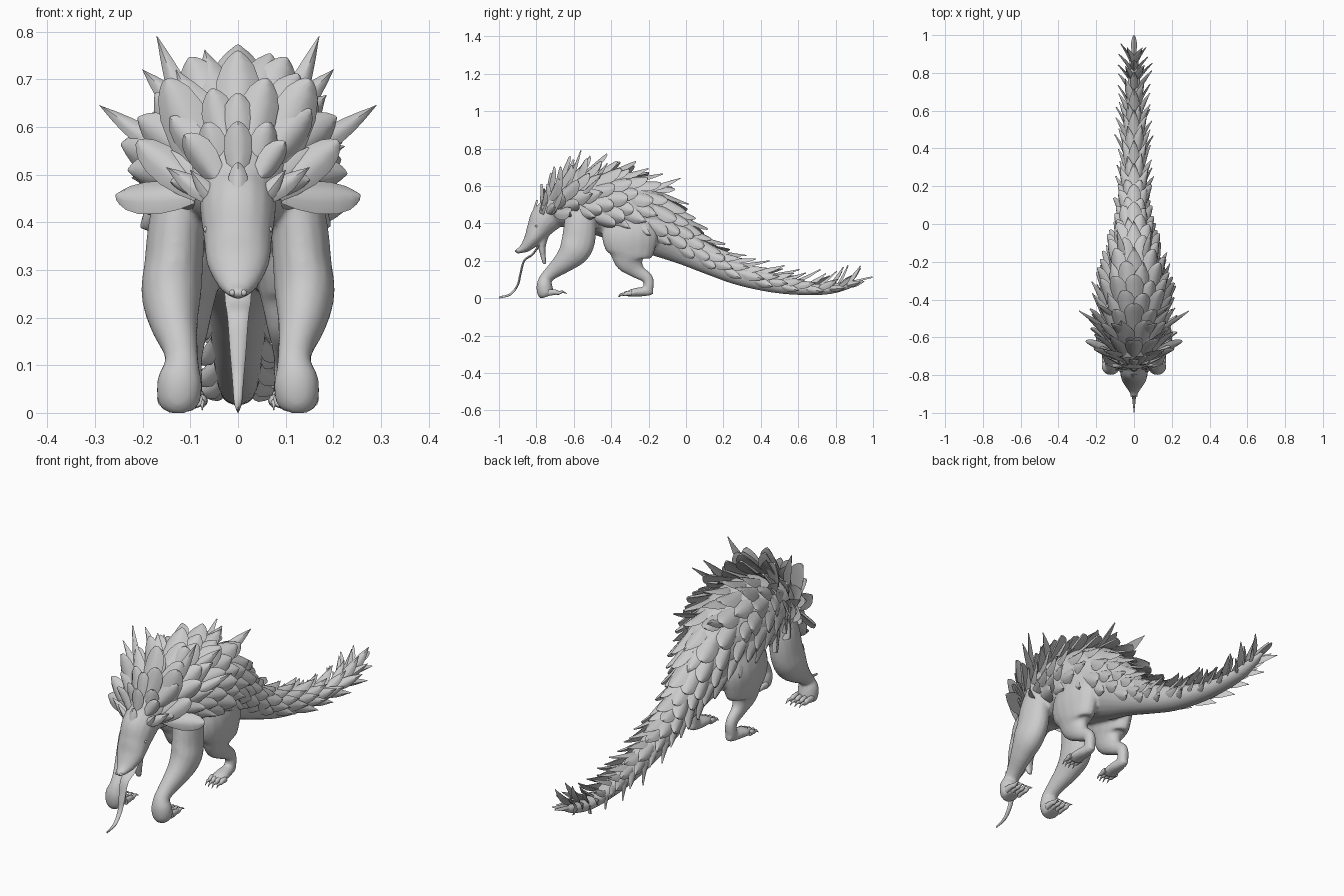
import bpy, bmesh, math, random
from mathutils import Vector

random.seed(4)
cube = bpy.data.objects.get("Cube")
if cube:
    bpy.data.objects.remove(cube)

grey = bpy.data.materials.new("plain_grey")
grey.use_nodes = True
tone = (0.6, 0.6, 0.6, 1)
grey.diffuse_color = tone
grey.node_tree.nodes["Principled BSDF"].inputs["Base Color"].default_value = tone


def spline(pts, u):
    """Catmull-Rom point (x, y, z, side radius, up radius) at u in 0..1."""
    n = len(pts) - 1
    i = min(int(u * n), n - 1)
    t = u * n - i
    a, b, c, d = (pts[max(0, min(n, i + k))] for k in (-1, 0, 1, 2))
    return [0.5 * (2 * q + (r - p) * t + (2 * p - 5 * q + 4 * r - s) * t * t
            + (3 * q - p - 3 * r + s) * t ** 3) for p, q, r, s in zip(a, b, c, d)]


def frame(pts, u):
    """Centre, radii and tangent, side and up axes along a path."""
    p = spline(pts, u)
    t = (Vector(spline(pts, min(1, u + .01))[:3])
         - Vector(spline(pts, max(0, u - .01))[:3])).normalized()
    side = Vector((1, 0, 0))
    side = (side - t * side.dot(t)).normalized()
    return Vector(p[:3]), max(p[3], .001), max(p[4], .001), t, side, side.cross(t)


def bridge(bm, rings):
    """Skin closed rings and cap both ends."""
    for a, b in zip(rings, rings[1:]):
        for k in range(len(a)):
            j = (k + 1) % len(a)
            bm.faces.new((a[k], a[j], b[j], b[k]))
    bm.faces.new(rings[0][::-1])
    bm.faces.new(rings[-1])


def tube(bm, pts, sides=16, steps=5, mirror=False):
    for flip in ((1, -1) if mirror else (1,)):
        path = [(p[0] * flip,) + tuple(p[1:]) for p in pts]
        total = (len(path) - 1) * steps
        rings = []
        for i in range(total + 1):
            c, ra, rb, t, s, up = frame(path, i / total)
            rings.append([bm.verts.new(c + s * ra * math.cos(a) + up * rb * math.sin(a))
                          for a in (math.tau * k / sides for k in range(sides))])
        bridge(bm, rings)


def finish(bm, name, angle=60):
    bmesh.ops.recalc_face_normals(bm, faces=bm.faces)
    mesh = bpy.data.meshes.new(name)
    bm.to_mesh(mesh)
    bm.free()
    ob = bpy.data.objects.new(name, mesh)
    bpy.context.collection.objects.link(ob)
    mesh.materials.append(grey)
    bpy.ops.object.select_all(action='DESELECT')
    ob.select_set(True)
    bpy.context.view_layer.objects.active = ob
    bpy.ops.object.shade_smooth_by_angle(angle=math.radians(angle))
    return ob


BLUNT = ((0, .5), (.2, .8), (.45, 1), (.7, .97), (.87, .72), (.96, .42), (1, .2))
POINTED = ((0, .6), (.2, .9), (.4, 1), (.6, .8), (.8, .45), (.93, .17), (1, .03))


def scale(bm, base, along, normal, length, width, curl=.1, shape=BLUNT):
    """One leaf-shaped plate with a lens section and a raised tip."""
    along = along.normalized()
    normal = (normal - along * normal.dot(along)).normalized()
    side = along.cross(normal)
    rings = []
    for t, w in shape:
        c = base + along * length * t + normal * length * curl * t * t
        half = width * w / 2
        thick = .003 + .11 * half
        rings.append([bm.verts.new(c + side * half * x + normal * (thick * y - half * .3 * x * x))
                      for x, y in ((-1, 0), (-.5, .9), (0, 1.3), (.5, .9), (1, 0), (0, -.8))])
    bridge(bm, rings)


# Torso and tail path
spine = [(0, y, z, a, b) for y, z, a, b in (
    (-.77, .43, .05, .05), (-.70, .47, .10, .10), (-.61, .50, .14, .13),
    (-.5, .505, .16, .16), (-.38, .485, .16, .175), (-.25, .435, .145, .18),
    (-.12, .35, .106, .14), (0, .27, .074, .097), (.12, .2, .062, .072),
    (.28, .13, .054, .06), (.45, .08, .047, .048), (.6, .053, .04, .036),
    (.75, .047, .034, .028), (.86, .068, .024, .022), (.93, .09, .01, .01))]
fore = [(.09, -.56, .52, .06, .08), (.125, -.565, .41, .06, .086), (.135, -.575, .31, .062, .09),
        (.14, -.60, .25, .063, .083), (.135, -.65, .195, .052, .06), (.122, -.715, .14, .038, .04),
        (.118, -.75, .105, .036, .034), (.122, -.757, .07, .047, .042), (.124, -.752, .03, .046, .044),
        (.124, -.745, .008, .035, .033)]
hind = [(.07, -.30, .45, .07, .12), (.10, -.30, .34, .072, .15), (.105, -.295, .25, .06, .128),
        (.102, -.295, .195, .045, .083), (.10, -.26, .145, .03, .042), (.10, -.205, .105, .025, .03),
        (.10, -.2, .055, .026, .026), (.10, -.21, .02, .022, .02)]
hind_foot = [(.10, -.175, .035, .015, .015), (.10, -.22, .035, .028, .025),
             (.103, -.28, .03, .036, .022), (.104, -.315, .02, .033, .015)]
head = [(0, y, z, a, b) for y, z, a, b in (
    (-.67, .49, .075, .07), (-.745, .43, .08, .085), (-.79, .365, .072, .065),
    (-.822, .315, .066, .046), (-.857, .275, .046, .03), (-.89, .255, .026, .016),
    (-.913, .25, .018, .01))]
jaw = [(0, -.765, .36, .045, .04), (0, -.77, .27, .032, .02), (0, -.755, .18, .014, .01)]

# Skin: limbs and torso blended into one surface
bm = bmesh.new()
tube(bm, spine, 24)
tube(bm, head)
tube(bm, jaw)
for limb in (fore, hind, hind_foot):
    tube(bm, limb, mirror=True)
body = finish(bm, "body", 180)
remesh = body.modifiers.new("blend", 'REMESH')
remesh.mode = 'VOXEL'
remesh.voxel_size = .008
remesh.use_smooth_shade = True
soften = body.modifiers.new("soften", 'SMOOTH')
soften.factor = .5
soften.iterations = 5

# Toes and claws
bm = bmesh.new()
for k in range(4):
    x = .086 + k * .024
    tube(bm, [(x, -.735, .03, .012, .018), (x, -.70, .032, .011, .014), (x, -.68, .028, .009, .01),
              (x, -.66, .034, .006, .006), (x, -.635, .022, .001, .001)], 8, 3, True)
    x = .075 + k * .02
    r = -.007 * abs(k - 1.5)
    tube(bm, [(x, -.29, .025, .012, .012), (x, -.32 - r, .026, .011, .013), (x, -.337 - r, .02, .008, .009),
              (x, -.35 - r, .022, .005, .006), (x, -.368 - r, .006, .001, .001)], 8, 3, True)
finish(bm, "toes_and_claws")

# Tongue
bm = bmesh.new()
tube(bm, [(0, y, z, a, .006) for y, z, a in (
    (-.78, .29, .03), (-.82, .235, .027), (-.865, .2, .022), (-.885, .13, .017),
    (-.9, .07, .012), (-.94, .02, .008), (-1, .004, .001))], 10)
finish(bm, "tongue")

# Nostrils and eyes
bm = bmesh.new()
for s in (-1, 1):
    for c, r in (((.012 * s, -.908, .252), .007), ((.066 * s, -.80, .385), .007)):
        geo = bmesh.ops.create_uvsphere(bm, u_segments=10, v_segments=6, radius=r)
        bmesh.ops.translate(bm, verts=geo["verts"], vec=c)
finish(bm, "nostrils_and_eyes")


def blend(y, stops):
    """Piecewise linear value along the body."""
    for (y0, a), (y1, b) in zip(stops, stops[1:]):
        if y <= y1:
            return a + (b - a) * max(0, (y - y0) / (y1 - y0))
    return stops[-1][1]


# Overlapping scales in staggered rows
bm = bmesh.new()
u, row = .035, 0
while u < .955:
    c, ra, rb, t, s, up = frame(spine, u)
    y = c.y
    length = blend(y, ((-.76, .1), (-.66, .19), (-.45, .17), (-.1, .145), (.3, .15), (.7, .135), (.95, .115)))
    width = blend(y, ((-.76, .06), (-.64, .1), (-.4, .095), (-.1, .08), (.2, .066), (.95, .04)))
    lift = blend(y, ((-.76, .6), (-.6, .36), (-.4, .26), (0, .24), (.3, .34), (.6, .42), (.8, .75), (.95, .45)))
    reach = blend(y, ((-.76, 1.8), (-.5, 2.05), (-.2, 1.8), (.1, 1.75), (.95, 1.6)))
    count = round(blend(y, ((-.76, 3), (-.66, 4), (-.5, 5), (-.2, 4), (.1, 3), (.95, 2))))
    for k in range(count):
        a = reach * (k + (.5 if row % 2 else 0)) / (count - .5)
        for sign in ((1, -1) if a else (1,)):
            d = s * math.sin(a) * sign
            n = (d / ra + up * math.cos(a) / rb).normalized()
            base = c + d * ra + up * math.cos(a) * rb
            ahead = frame(spine, min(1, u + .02))
            flow = ahead[0] + ahead[4] * ahead[1] * math.sin(a) * sign + ahead[5] * ahead[2] * math.cos(a) - base
            tilt = lift * (1 - .2 * a / reach) + random.uniform(-.08, .1)
            along = flow.normalized() * math.cos(tilt) + n * math.sin(tilt)
            size = random.uniform(.88, 1.12) * (1 - .2 * a / reach)
            shape = POINTED if y > .1 or random.random() < .15 else BLUNT
            scale(bm, base - n * .006, along, n, length * size, width * size, .12, shape)
    u += blend(y, ((-.76, .034), (0, .034), (.95, .03)))
    row += 1
finish(bm, "body_scales", 40)

# Long spikes, cheek fan, ear plates and tall crest pairs
bm = bmesh.new()
for s in (-1, 1):
    for a, b, w in (((.09, -.64, .58), (.17, -.56, .79), .05), ((.15, -.56, .55), (.29, -.46, .645), .045),
                    ((.1, -.5, .62), (.2, -.42, .72), .05), ((.06, -.2, .58), (.09, -.03, .64), .05),
                    ((.05, -.77, .45), (.15, -.74, .515), .045), ((.045, -.78, .44), (.1, -.77, .51), .035),
                    ((.08, -.72, .46), (.21, -.66, .57), .075), ((.09, -.70, .46), (.255, -.62, .455), .08),
                    ((.06, -.71, .48), (.15, -.67, .70), .1), ((.04, -.74, .48), (.065, -.74, .61), .065),
                    ((.06, -.6, .6), (.1, -.53, .745), .09)):
        base, tip = Vector((a[0] * s, *a[1:])), Vector((b[0] * s, *b[1:]))
        scale(bm, base, tip - base, Vector((s * .4, -.8, .5)), (tip - base).length, w, 0,
              POINTED if w < .055 else BLUNT)
# Brow plate, centre crest and tail tip
for a, b, w in (((-.82, .44), (-.795, .525), .04), ((-.75, .5), (-.72, .67), .075),
                ((-.68, .54), (-.6, .74), .09), ((.88, .085), (.998, .112), .03)):
    base, tip = Vector((0, *a)), Vector((0, *b))
    scale(bm, base, tip - base, Vector((0, -.7, .7)), (tip - base).length, w, 0)
finish(bm, "crest_spikes", 40)
